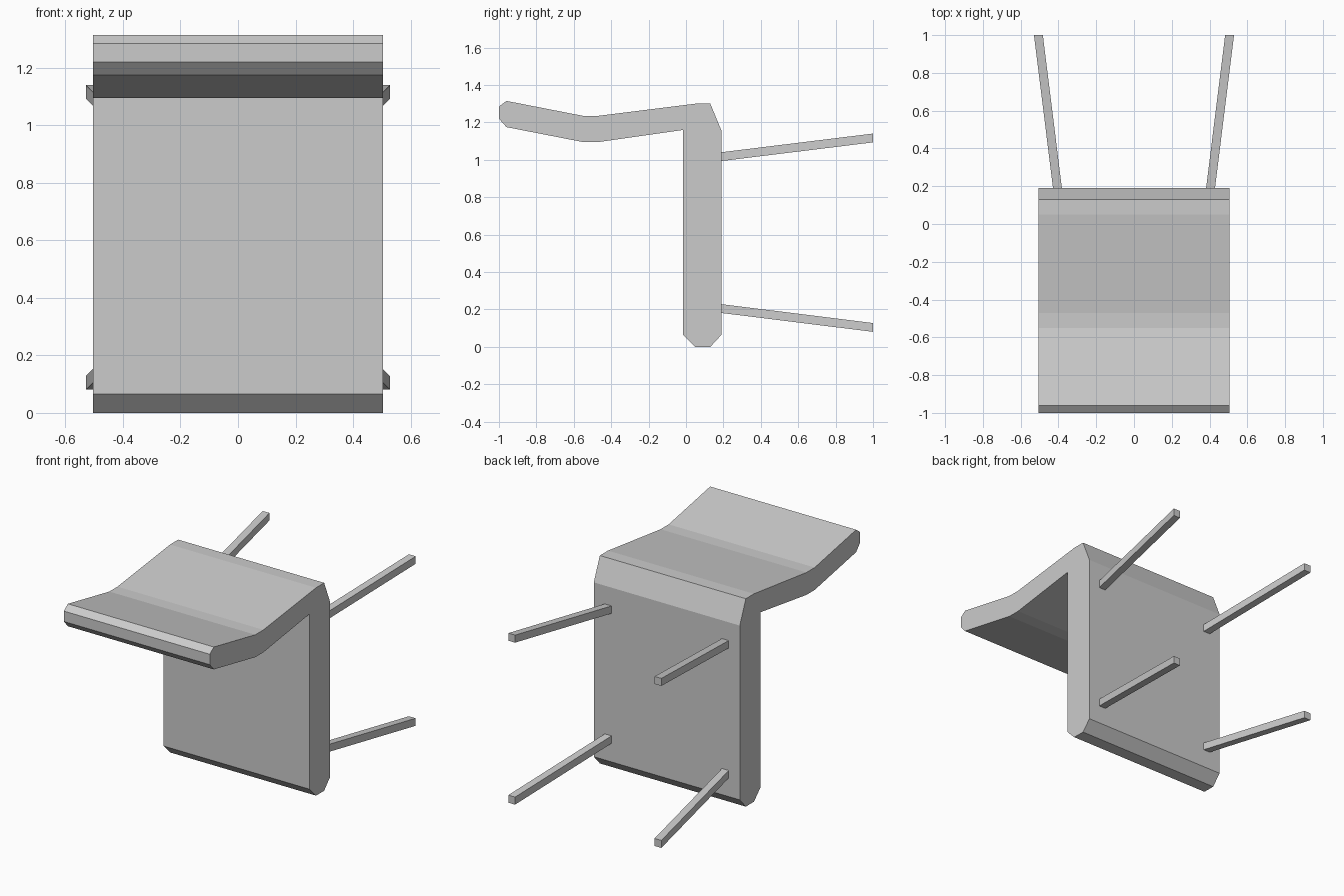
import bpy
import bmesh

if "Cube" in bpy.data.objects:
    bpy.data.objects.remove(bpy.data.objects["Cube"])

grey = bpy.data.materials.new("light grey")
grey.diffuse_color = (0.6, 0.6, 0.6, 1)
grey.use_nodes = True
grey.node_tree.nodes["Principled BSDF"].inputs["Base Color"].default_value = grey.diffuse_color


def extrude_part(name, start, end):
    """Solid between two matching outlines, with capped ends."""
    bm = bmesh.new()
    a = [bm.verts.new(p) for p in start]
    b = [bm.verts.new(p) for p in end]
    bm.faces.new(a)
    bm.faces.new(b[::-1])
    n = len(a)
    for i in range(n):
        j = (i + 1) % n
        bm.faces.new((a[j], a[i], b[i], b[j]))
    bmesh.ops.recalc_face_normals(bm, faces=bm.faces)
    mesh = bpy.data.meshes.new(name)
    bm.to_mesh(mesh)
    bm.free()
    mesh.materials.append(grey)
    obj = bpy.data.objects.new(name, mesh)
    bpy.context.collection.objects.link(obj)
    return obj


# Seat and backrest: one bent side profile (y, z), extruded across the width
HALF_WIDTH = 0.505
profile = [
    (-0.015, 1.16), (-0.015, 0.065), (0.05, 0.0), (0.13, 0.0),
    (0.19, 0.065), (0.19, 1.155), (0.13, 1.30), (0.05, 1.30),
    (-0.47, 1.235), (-0.55, 1.235), (-0.96, 1.315), (-1.0, 1.285),
    (-1.0, 1.22), (-0.96, 1.175), (-0.55, 1.095), (-0.47, 1.095),
]
extrude_part("seat_and_backrest",
             [(-HALF_WIDTH, y, z) for y, z in profile],
             [(HALF_WIDTH, y, z) for y, z in profile])


# Legs: thin square bars splayed outwards, ends cut parallel to the seat
def square(x, y, z, half=0.0235):
    return [(x + sx * half, y, z + sz * half)
            for sx, sz in ((-1, -1), (1, -1), (1, 1), (-1, 1))]


for side, sx in (("left", -1), ("right", 1)):
    for level, z0, z1 in (("upper", 1.017, 1.117), ("lower", 0.205, 0.104)):
        extrude_part(f"{level}_{side}_leg",
                     square(sx * 0.405, 0.188, z0),
                     square(sx * 0.506, 1.0, z1))
